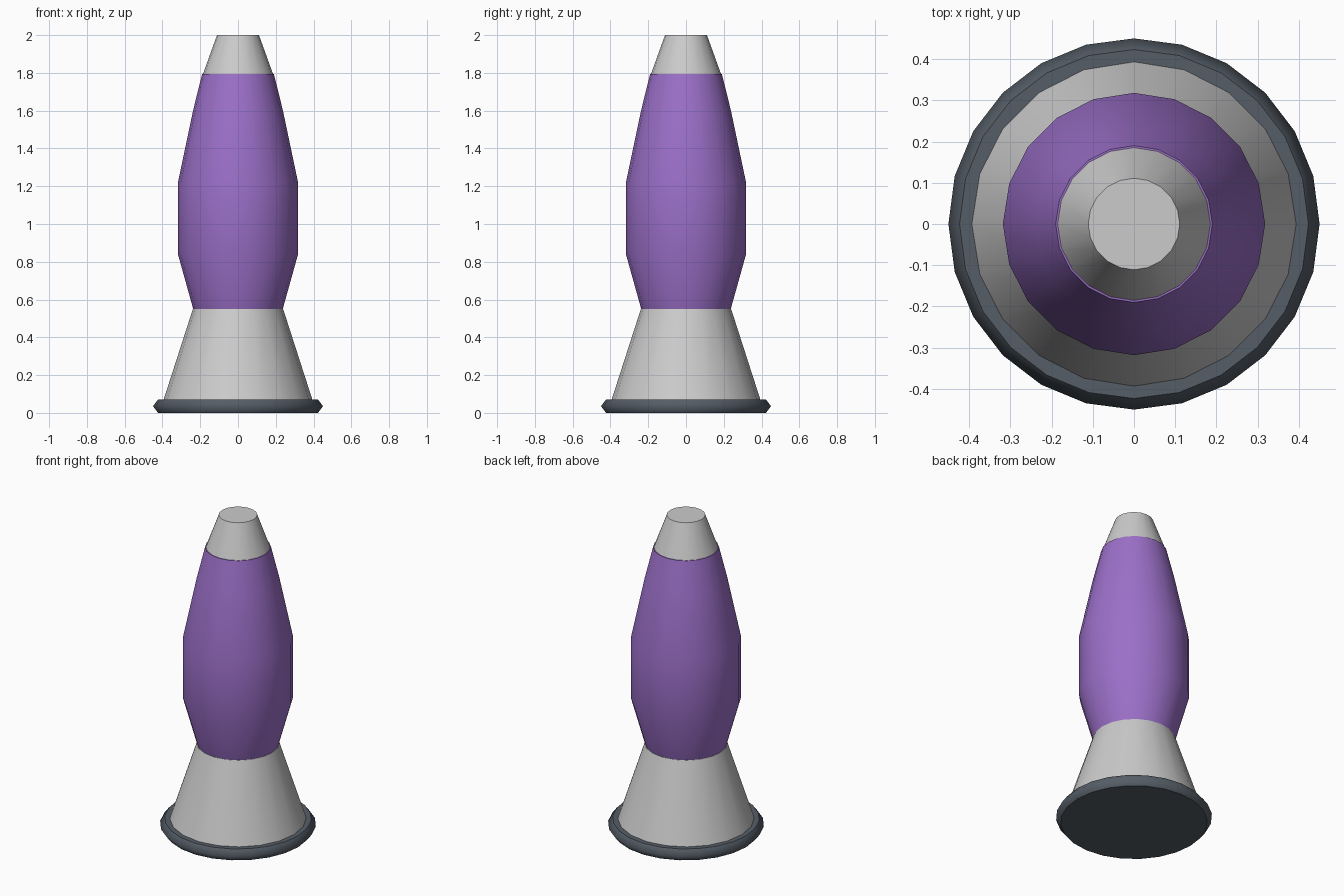
import bpy, bmesh
from math import cos, sin, tau

if "Cube" in bpy.data.objects:
    bpy.data.objects.remove(bpy.data.objects["Cube"])


def lathe(name, profile, sides, color=None):
    """Closed solid of revolution: smooth walls, flat end caps."""
    bm = bmesh.new()
    rings = [[bm.verts.new((r * cos(tau * i / sides), r * sin(tau * i / sides), z))
              for i in range(sides)] for r, z in profile]
    for lo, hi in zip(rings, rings[1:]):
        for i in range(sides):
            j = (i + 1) % sides
            bm.faces.new((lo[i], lo[j], hi[j], hi[i])).smooth = True
    caps = [bm.faces.new(rings[0][::-1]), bm.faces.new(rings[-1])]
    for cap in caps:
        for e in cap.edges:
            e.smooth = False
    mesh = bpy.data.meshes.new(name)
    bm.to_mesh(mesh)
    bm.free()
    obj = bpy.data.objects.new(name, mesh)
    bpy.context.collection.objects.link(obj)
    if color:
        mat = bpy.data.materials.new(name + "_color")
        mat.diffuse_color = color
        mat.use_nodes = True
        mat.node_tree.nodes["Principled BSDF"].inputs["Base Color"].default_value = mat.diffuse_color
        mesh.materials.append(mat)
    return obj


# dark rim around the foot
lathe("foot_rim", [(0.423, 0), (0.45, 0.036), (0.423, 0.072)], 24,
      (0.09, 0.11, 0.135, 1))

# metal base cone
lathe("base_cone", [(0.397, 0.06), (0.239, 0.55)], 20)

# purple glass vessel
lathe("glass_vessel", [(0.237, 0.55), (0.318, 0.84), (0.318, 1.22),
                       (0.238, 1.6), (0.19, 1.795)], 20,
      (0.33, 0.16, 0.58, 1))

# metal cap
lathe("top_cap", [(0.187, 1.79), (0.111, 2.0)], 20)
